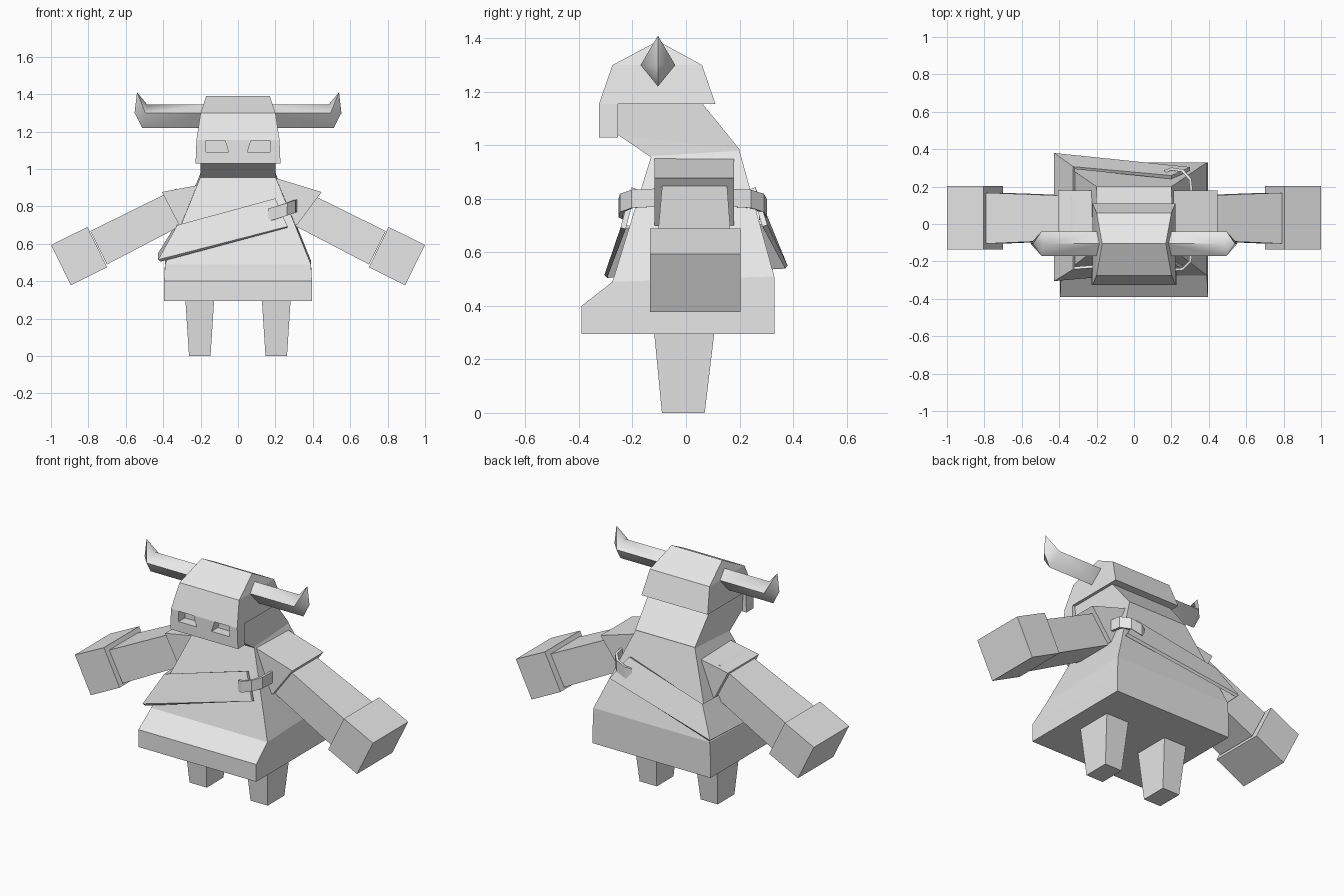
import bpy, bmesh, math

if "Cube" in bpy.data.objects:
    bpy.data.objects.remove(bpy.data.objects["Cube"])

grey = bpy.data.materials.new("plain_grey")
grey.diffuse_color = (0.8, 0.8, 0.8, 1)
grey.use_nodes = True
grey.node_tree.nodes["Principled BSDF"].inputs["Base Color"].default_value = grey.diffuse_color


def make(name, verts, faces):
    """Mesh object with consistent outward normals."""
    bm = bmesh.new()
    vs = [bm.verts.new(v) for v in verts]
    for f in faces:
        bm.faces.new([vs[i] for i in f])
    bmesh.ops.recalc_face_normals(bm, faces=bm.faces)
    me = bpy.data.meshes.new(name)
    bm.to_mesh(me)
    bm.free()
    me.materials.append(grey)
    ob = bpy.data.objects.new(name, me)
    bpy.context.collection.objects.link(ob)
    return ob


def loft(name, rings):
    """Closed solid through rings with equal point counts."""
    n = len(rings[0])
    verts = [p for r in rings for p in r]
    faces = [tuple(range(n)), tuple(range(len(verts) - n, len(verts)))]
    for k in range(len(rings) - 1):
        for i in range(n):
            j = (i + 1) % n
            faces.append((k * n + i, k * n + j, (k + 1) * n + j, (k + 1) * n + i))
    return make(name, verts, faces)


def level(w, yf, zf, yb, zb):
    """Four-point ring around the vertical axis."""
    return [(-w, yf, zf), (w, yf, zf), (w, yb, zb), (-w, yb, zb)]


def section(s, top, low, y0, y1):
    """Four-point ring across an arm, s is the side."""
    return [(s * top[0], y0, top[1]), (s * top[0], y1, top[1]),
            (s * low[0], y1, low[1]), (s * low[0], y0, low[1])]


def band(name, lows, tops, thickness):
    """Open strip between two paths, thickened."""
    n = len(lows)
    ob = make(name, lows + tops,
              [(i, i + 1, n + i + 1, n + i) for i in range(n - 1)])
    mod = ob.modifiers.new("thickness", 'SOLIDIFY')
    mod.thickness = thickness
    mod.offset = 0
    return ob


# robe and neck
loft("robe", [level(.395, -.39, .295, .33, .295),
              level(.395, -.39, .40, .33, .40),
              level(.39, -.275, .49, .33, .51),
              level(.20, -.13, .96, .20, .98)])
loft("neck", [level(.20, -.13, .955, .20, .975),
              level(.20, -.255, 1.04, .20, .985),
              level(.205, -.255, 1.17, .05, 1.17)])

# helmet: side outline as (y, z, half width)
outline = [(-.325, 1.03, .227), (-.325, 1.155, .222), (-.275, 1.30, .20),
           (-.105, 1.39, .17), (.06, 1.30, .20), (.11, 1.155, .222),
           (-.255, 1.155, .222), (-.255, 1.03, .227)]
verts = [(s * w, y, z) for s in (-1, 1) for y, z, w in outline]
faces = [(i, (i + 1) % 8, 8 + (i + 1) % 8, 8 + i) for i in range(8)]
for o in (0, 8):
    faces += [tuple(o + i for i in f)
              for f in ((0, 1, 6, 7), (1, 2, 4, 5, 6), (2, 3, 4))]
helmet = make("helmet", verts, faces)

# eye holes
for s, side in ((-1, "left"), (1, "right")):
    eye = [(.17, 1.153), (.07, 1.153), (.05, 1.09), (.17, 1.09)]
    cutter = loft(side + "_eye_cutter",
                  [[(s * x, y, z) for x, z in eye] for y in (-.40, -.265)])
    cutter.hide_render = True
    cutter.hide_viewport = True
    mod = helmet.modifiers.new(side + "_eye", 'BOOLEAN')
    mod.operation = 'DIFFERENCE'
    mod.solver = 'EXACT'
    mod.object = cutter

for s, side in ((-1, "left"), (1, "right")):
    # horn: kite-shaped bar ending in an upturned tip
    c, h = -.105, .065
    pts = [(.15, c, 1.345), (.15, c - h, 1.30), (.15, c, 1.22), (.15, c + h, 1.30),
           (.485, c, 1.345), (.495, c - h, 1.30), (.512, c, 1.22), (.495, c + h, 1.30),
           (.54, c, 1.41), (.553, c, 1.30)]
    horn = make(side + "_horn", [(s * x, y, z) for x, y, z in pts],
                [(0, 1, 2, 3), (0, 1, 5, 4), (1, 2, 6, 5), (2, 3, 7, 6), (3, 0, 4, 7),
                 (8, 4, 5), (8, 5, 9), (9, 5, 6), (8, 7, 4), (8, 9, 7), (9, 6, 7)])
    bpy.ops.object.select_all(action='DESELECT')
    horn.select_set(True)
    bpy.context.view_layer.objects.active = horn
    bpy.ops.object.shade_smooth_by_angle(angle=math.radians(60))

    # leg
    loft(side + "_leg",
         [[(s * a, y0, z), (s * b, y0, z), (s * b, y1, z), (s * a, y1, z)]
          for a, b, y0, y1, z in ((.147, .262, -.09, .07, 0),
                                  (.127, .282, -.12, .107, .31))])

    # sleeve (the right one is a little longer), arm and hand
    inner, outer = ((.10, .935), (.407, .877)) if s < 0 else ((.15, .967), (.447, .877))
    loft(side + "_sleeve", [section(s, inner, (.12, .73), -.118, .18),
                            section(s, outer, (.315, .70), -.118, .18)])
    loft(side + "_arm", [section(s, (.33, .895), (.23, .735), -.085, .15),
                         section(s, (.79, .668), (.70, .49), -.105, .167)])
    loft(side + "_hand", [section(s, (.805, .69), (.70, .475), -.135, .203),
                          section(s, (1.0, .594), (.893, .378), -.135, .203)])

# sash around the left side of the robe
band("sash",
     [(.265, -.235, .69), (-.42, -.30, .51), (-.42, .375, .545), (.30, .295, .70)],
     [(.20, -.195, .84), (-.32, -.235, .695), (-.32, .30, .71), (.20, .25, .84)], .02)

# strap gripping both sash ends and passing under the sleeve
path = [(.165, -.225, .755), (.20, -.245, .765), (.26, -.24, .785), (.30, -.20, .80),
        (.31, -.10, .805), (.31, .15, .805), (.30, .24, .80), (.26, .285, .785),
        (.20, .295, .765), (.165, .28, .755)]
band("sash_strap", [(x, y, z - .034) for x, y, z in path],
     [(x, y, z + .034) for x, y, z in path], .015)
